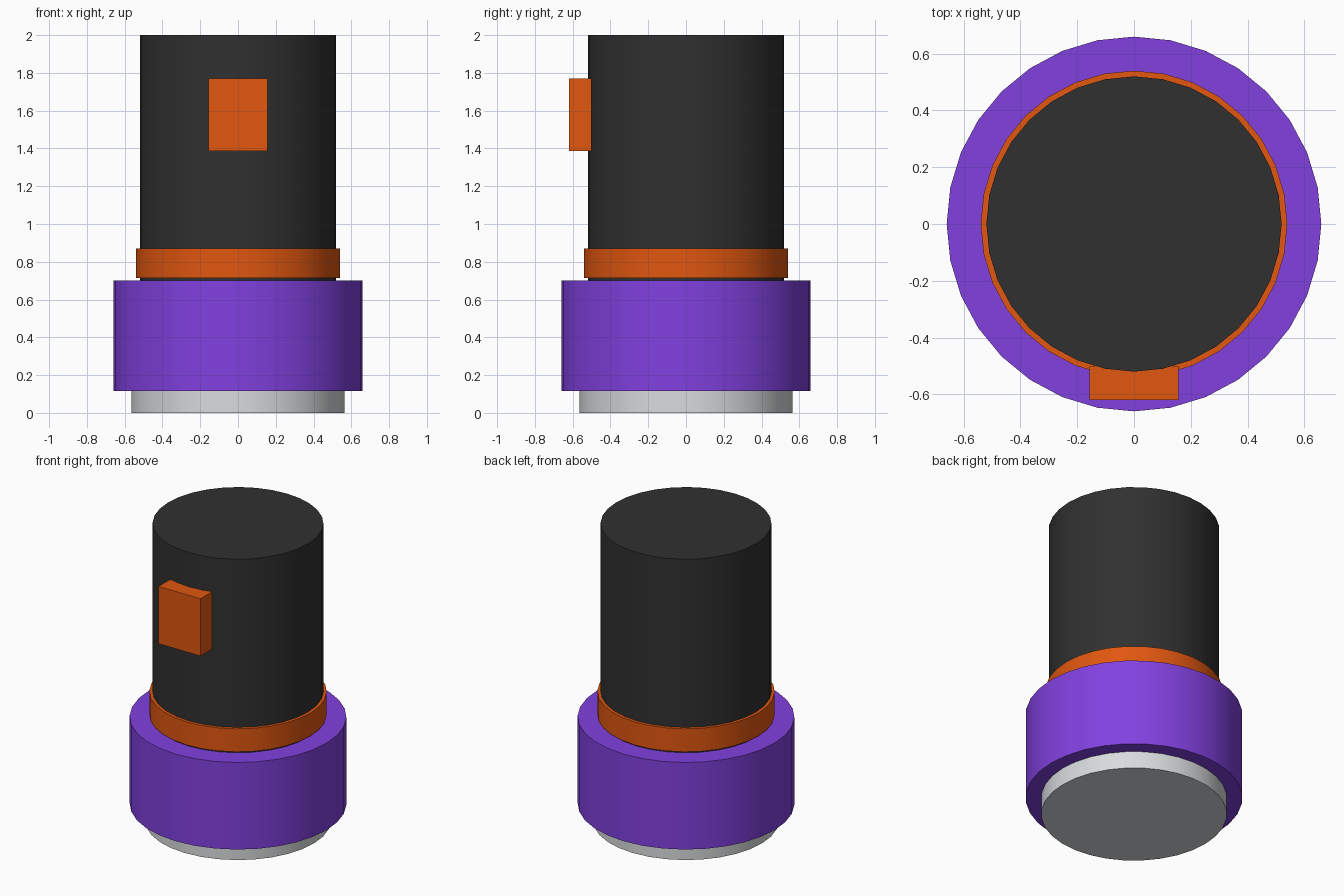
import bpy
import math

default = bpy.data.objects.get("Cube")
if default:
    bpy.data.objects.remove(default, do_unlink=True)


def make_material(name, rgb):
    mat = bpy.data.materials.new(name)
    mat.use_nodes = True
    mat.diffuse_color = (*rgb, 1)
    mat.node_tree.nodes["Principled BSDF"].inputs["Base Color"].default_value = (*rgb, 1)
    return mat


charcoal = make_material("charcoal", (0.03, 0.03, 0.03))
orange = make_material("orange", (0.75, 0.095, 0.005))
purple = make_material("purple", (0.22, 0.052, 0.74))
pale_grey = make_material("pale grey", (0.69, 0.71, 0.72))


def cylinder(name, radius, bottom, top, mat):
    bpy.ops.mesh.primitive_cylinder_add(
        vertices=32, radius=radius, depth=top - bottom,
        location=(0, 0, (bottom + top) / 2))
    obj = bpy.context.object
    obj.name = name
    obj.data.materials.append(mat)
    bpy.ops.object.shade_smooth_by_angle(angle=math.radians(30))
    return obj


# Stacked round body
cylinder("base_disc", 0.565, 0, 0.115, pale_grey)
cylinder("wide_collar", 0.66, 0.115, 0.70, purple)
cylinder("main_barrel", 0.52, 0.69, 2.0, charcoal)
cylinder("trim_ring", 0.54, 0.715, 0.87, orange)

# Button block on the front of the barrel
bpy.ops.mesh.primitive_cube_add(size=1, location=(0, -0.56, 1.578))
button = bpy.context.object
button.name = "front_button"
button.scale = (0.312, 0.12, 0.385)
bpy.ops.object.transform_apply(location=False, rotation=False, scale=True)
button.data.materials.append(orange)
